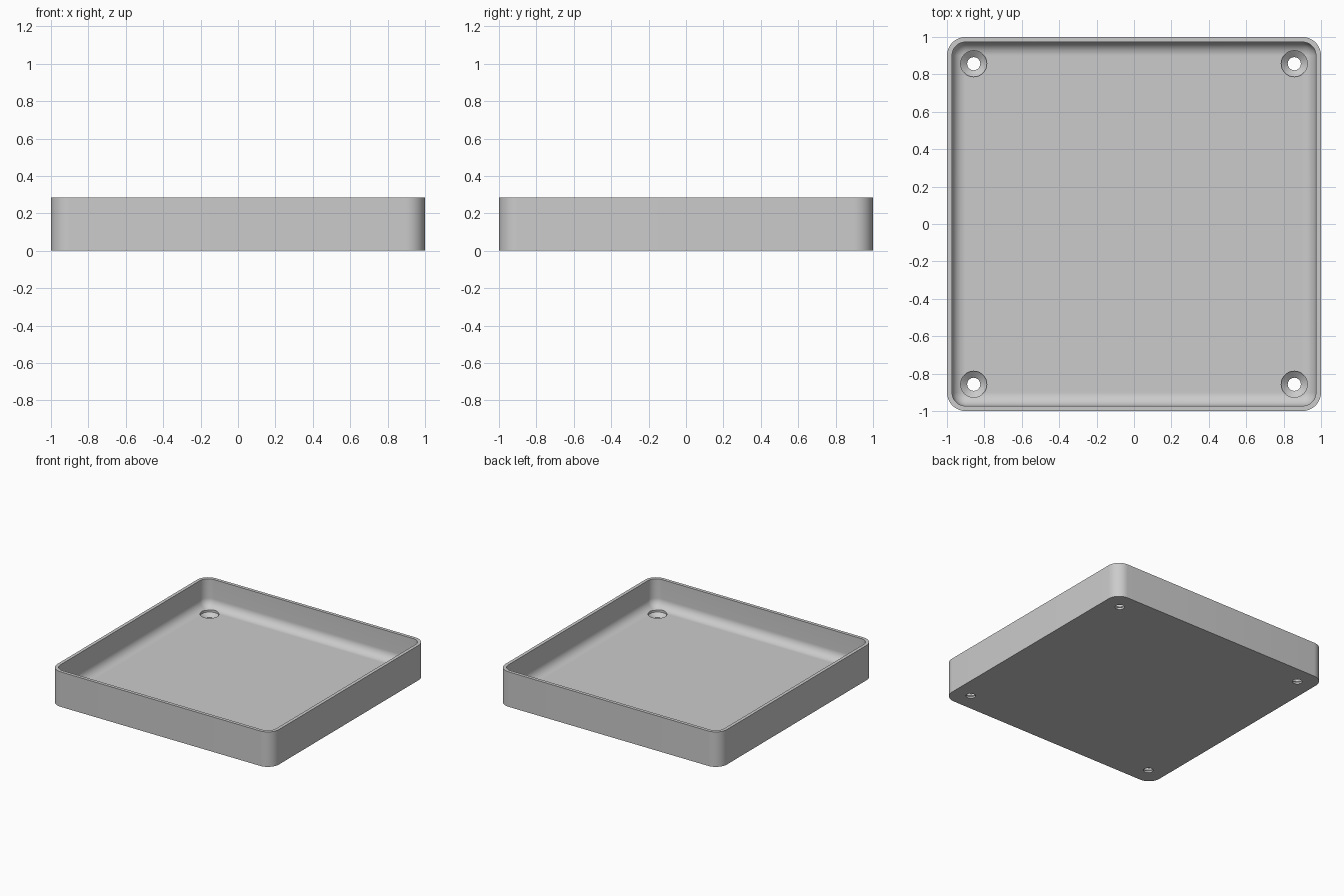
import bpy, bmesh
from math import sin, cos, pi, radians

cube = bpy.data.objects.get("Cube")
if cube:
    bpy.data.objects.remove(cube)

HEIGHT, FLOOR = 0.285, 0.058
WALL, CORNER, FILLET = 0.027, 0.1, 0.07
ARC = 12

grey = bpy.data.materials.new("plain_grey")
grey.use_nodes = True
colour = (0.6, 0.6, 0.6, 1)
grey.diffuse_color = colour
grey.node_tree.nodes["Principled BSDF"].inputs["Base Color"].default_value = colour


def rounded_square(half, radius, z):
    """Counter-clockwise outline of a square with rounded corners."""
    points = []
    for corner, (sx, sy) in enumerate([(1, 1), (-1, 1), (-1, -1), (1, -1)]):
        for i in range(ARC + 1):
            a = (corner + i / ARC) * pi / 2
            points.append((sx * (half - radius) + radius * cos(a),
                           sy * (half - radius) + radius * sin(a), z))
    return points


def circle(x, y, radius, z, sides=32):
    return [(x + radius * cos(2 * pi * i / sides),
             y + radius * sin(2 * pi * i / sides), z) for i in range(sides)]


def skin(name, outlines):
    """Join successive outlines with faces and cap both ends."""
    bm = bmesh.new()
    rings = [[bm.verts.new(p) for p in outline] for outline in outlines]
    n = len(rings[0])
    for low, high in zip(rings, rings[1:]):
        for i in range(n):
            j = (i + 1) % n
            bm.faces.new((low[i], low[j], high[j], high[i]))
    bm.faces.new(rings[0][::-1])
    bm.faces.new(rings[-1])
    bmesh.ops.recalc_face_normals(bm, faces=bm.faces)
    mesh = bpy.data.meshes.new(name)
    bm.to_mesh(mesh)
    bm.free()
    mesh.materials.append(grey)
    obj = bpy.data.objects.new(name, mesh)
    bpy.context.collection.objects.link(obj)
    return obj


# Tray: outer wall, rim, inner wall, then the fillet down to the floor
inner, inner_radius = 1 - WALL, CORNER - WALL
outlines = [rounded_square(1, CORNER, 0),
            rounded_square(1, CORNER, HEIGHT),
            rounded_square(inner, inner_radius, HEIGHT)]
for i in range(ARC + 1):
    a = i / ARC * pi / 2
    inset = FILLET * (1 - cos(a))
    outlines.append(rounded_square(inner - inset, inner_radius - inset,
                                   FLOOR + FILLET * (1 - sin(a))))
tray = skin("tray", outlines)

# Countersunk screw holes through the floor near each corner
bpy.context.view_layer.objects.active = tray
tray.select_set(True)
for x in (-0.857, 0.857):
    for y in (-0.857, 0.857):
        cutter = skin("screw_hole_cutter", [
            circle(x, y, 0.035, -0.1), circle(x, y, 0.035, 0.015),
            circle(x, y, 0.07, 0.043), circle(x, y, 0.07, 0.15)])
        cutter.hide_render = True
        cut = tray.modifiers.new("screw_hole", 'BOOLEAN')
        cut.operation = 'DIFFERENCE'
        cut.solver = 'EXACT'
        cut.object = cutter
        bpy.ops.object.modifier_apply(modifier=cut.name)
        bpy.data.objects.remove(cutter)

bpy.ops.object.shade_smooth_by_angle(angle=radians(30))
